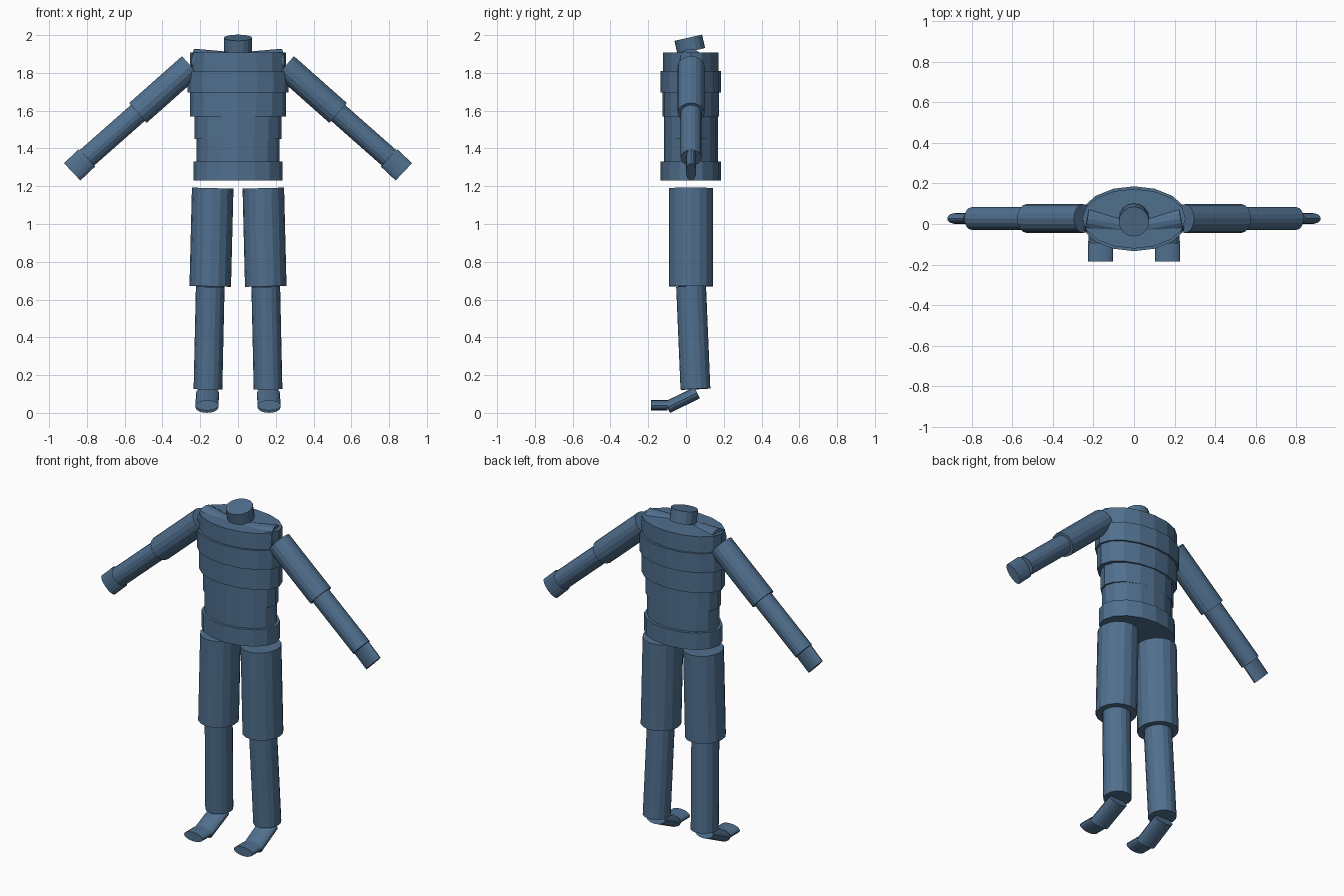
import bpy
import bmesh
from mathutils import Vector, Matrix

if "Cube" in bpy.data.objects:
    bpy.data.objects.remove(bpy.data.objects["Cube"])

SIDES = 16
blue = bpy.data.materials.new("slate blue")
blue.diffuse_color = (0.08, 0.16, 0.27, 1.0)
blue.use_nodes = True
blue.node_tree.nodes["Principled BSDF"].inputs["Base Color"].default_value = blue.diffuse_color


def tube(name, start, end, across, r_across, r_other):
    """Flat-shaded elliptical cylinder from start to end; 'across' hints the r_across direction."""
    a, b = Vector(start), Vector(end)
    axis = (b - a).normalized()
    u = Vector(across)
    u = (u - axis * u.dot(axis)).normalized()
    v = axis.cross(u)
    frame = Matrix((u * r_across, v * r_other, axis * (b - a).length)).transposed().to_4x4()
    frame.translation = (a + b) / 2
    bm = bmesh.new()
    bmesh.ops.create_cone(bm, cap_ends=True, segments=SIDES,
                          radius1=1, radius2=1, depth=1, matrix=frame)
    mesh = bpy.data.meshes.new(name)
    bm.to_mesh(mesh)
    bm.free()
    mesh.materials.append(blue)
    obj = bpy.data.objects.new(name, mesh)
    bpy.context.collection.objects.link(obj)
    return obj


X, Y = (1, 0, 0), (0, 1, 0)

# Torso: stacked bands (name, bottom, top, half width, half depth)
for name, z0, z1, rx, ry in (
        ("pelvis", 1.23, 1.33, 0.236, 0.16),
        ("waist", 1.33, 1.45, 0.22, 0.143),
        ("abdomen", 1.45, 1.57, 0.23, 0.143),
        ("lower_chest", 1.57, 1.695, 0.255, 0.15),
        ("middle_chest", 1.695, 1.81, 0.267, 0.16),
        ("upper_chest", 1.81, 1.907, 0.255, 0.147)):
    tube(name, (0, 0.026, z0), (0, 0.026, z1), X, rx, ry)

# Neck, leaning forward
tube("neck", (0, 0.028, 1.915), (0, 0.012, 1.986), X, 0.075, 0.075)

# Limbs, one set per side
for side, s in (("left", 1), ("right", -1)):
    def limb(part, p, q, across, r1, r2):
        tube(f"{side}_{part}", (s * p[0], *p[1:]), (s * q[0], *q[1:]), across, r1, r2)

    # Shoulder and arm
    limb("collar", (0.03, -0.01, 1.85), (0.235, 0.027, 1.868), Y, 0.06, 0.06)
    limb("upper_arm", (0.25, 0.027, 1.836), (0.53, 0.027, 1.588), Y, 0.071, 0.07)
    limb("forearm", (0.53, 0.027, 1.588), (0.80, 0.027, 1.35), Y, 0.056, 0.056)
    limb("hand", (0.80, 0.027, 1.35), (0.878, 0.027, 1.276), Y, 0.027, 0.063)
    # Leg and foot
    limb("thigh", (0.134, 0.026, 1.19), (0.147, 0.026, 0.67), X, 0.11, 0.116)
    limb("shin", (0.147, 0.027, 0.67), (0.159, 0.05, 0.126), X, 0.076, 0.079)
    limb("foot", (0.161, 0.058, 0.106), (0.165, -0.098, 0.03), X, 0.061, 0.033)
    limb("toes", (0.165, -0.098, 0.04), (0.165, -0.186, 0.04), X, 0.062, 0.027)
